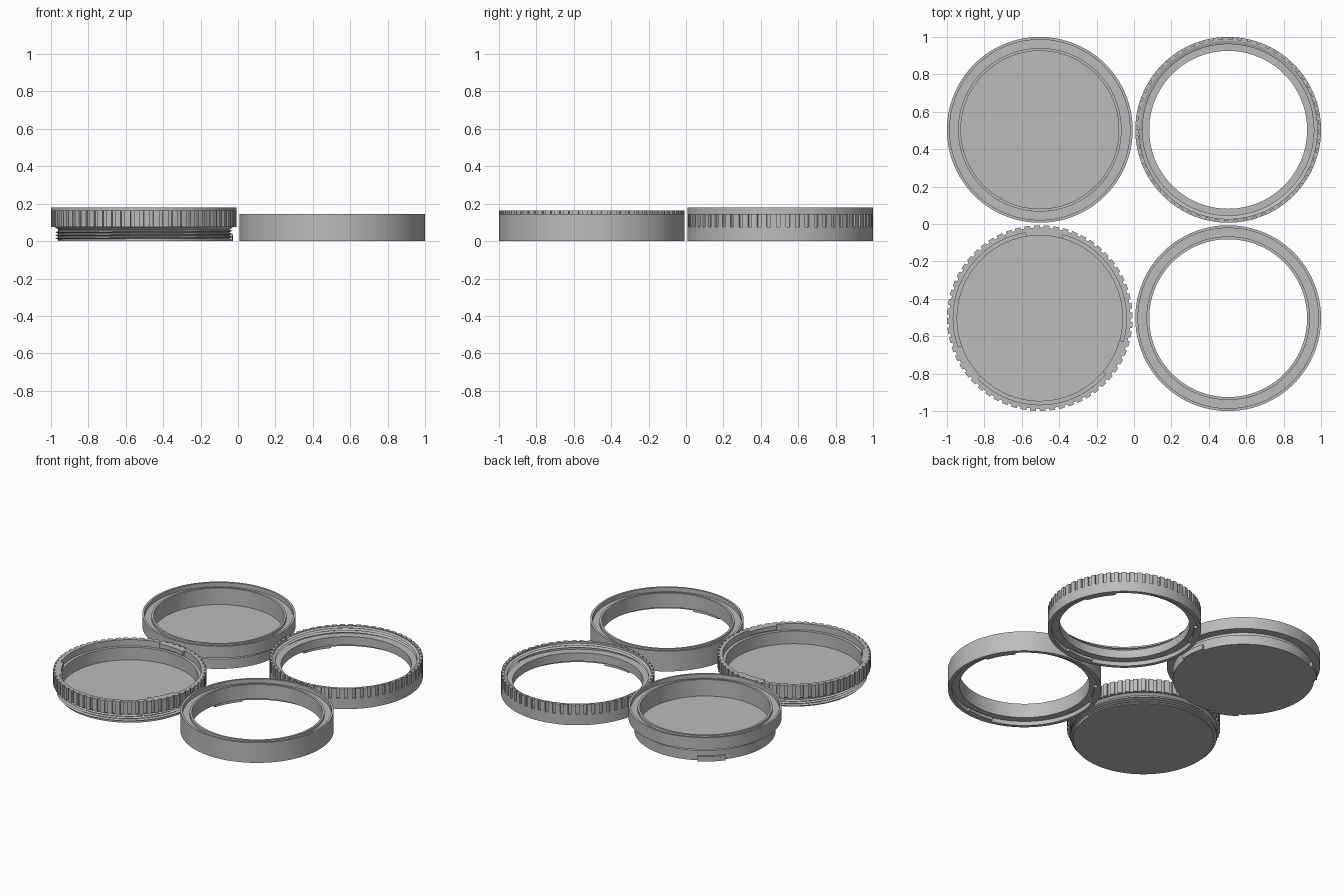
import bpy, bmesh, math

if "Cube" in bpy.data.objects:
    bpy.data.objects.remove(bpy.data.objects["Cube"])

C = 0.5035   # offset of each ring centre
R = 0.4965   # outer radius
TEETH = 60

grey = bpy.data.materials.new("plain_grey")
grey.diffuse_color = (0.5, 0.5, 0.5, 1)
grey.use_nodes = True
grey.node_tree.nodes["Principled BSDF"].inputs["Base Color"].default_value = grey.diffuse_color


def finish(bm, name, centre):
    bmesh.ops.remove_doubles(bm, verts=bm.verts, dist=1e-5)
    bmesh.ops.recalc_face_normals(bm, faces=bm.faces)
    me = bpy.data.meshes.new(name)
    bm.to_mesh(me)
    bm.free()
    me.materials.append(grey)
    ob = bpy.data.objects.new(name, me)
    ob.location = (centre[0], centre[1], 0)
    bpy.context.collection.objects.link(ob)
    bpy.context.view_layer.objects.active = ob
    ob.select_set(True)
    bpy.ops.object.shade_smooth_by_angle(angle=math.radians(30))
    ob.select_set(False)


def skin(bm, rings, loop, closed_profile):
    """Join successive cross-sections with quads."""
    n, m = len(rings), len(rings[0])
    for i in range(n if loop else n - 1):
        a, b = rings[i], rings[(i + 1) % n]
        for j in range(m if closed_profile else m - 1):
            k = (j + 1) % m
            bm.faces.new((a[j], b[j], b[k], a[k]))
    if not loop:
        bm.faces.new(rings[0])
        bm.faces.new(rings[-1])


def lathe(name, centre, profile, grips=False):
    """Full turn; a third value on a profile point is the grip slot depth."""
    bm = bmesh.new()
    if grips:
        steps = [(t + f, s) for t in range(TEETH)
                 for f, s in ((0, 0), (0.3, 0), (0.6, 0), (0.62, 1), (0.98, 1))]
        steps = [(2 * math.pi * t / TEETH, s) for t, s in steps]
    else:
        steps = [(2 * math.pi * i / 128, 0) for i in range(128)]
    rings = []
    for a, slot in steps:
        ring = []
        for p in profile:
            r = p[0] - (p[2] if slot and len(p) > 2 else 0)
            ring.append(bm.verts.new((r * math.cos(a), r * math.sin(a), p[1])))
        rings.append(ring)
    skin(bm, rings, True, profile[0][0] > 0)
    finish(bm, name, centre)


def sweep(name, centre, section, a0, a1, rise=0.0):
    """Part turn in degrees; rise is the climb per turn, for threads."""
    bm = bmesh.new()
    n = max(4, int(abs(a1 - a0) / 4))
    rings = []
    for i in range(n + 1):
        d = (a1 - a0) * i / n
        a = math.radians(a0 + d)
        rings.append([bm.verts.new((r * math.cos(a), r * math.sin(a), z + rise * d / 360))
                      for r, z in section])
    skin(bm, rings, False, True)
    finish(bm, name, centre)


def tabs(name, centre, r0, r1, z0, z1, angles, width):
    for i, a in enumerate(angles):
        sweep(f"{name}_{i + 1}", centre, [(r0, z0), (r1, z0), (r1, z1), (r0, z1)],
              a - width / 2, a + width / 2)


# Smooth rear cap: flanged cup with bayonet tabs
rear = (-C, C)
lathe("rear_cap_body", rear, [
    (0, 0), (0.458, 0), (0.458, 0.07), (0.442, 0.075), (0.442, 0.095),
    (R, 0.095), (R, 0.18), (0.482, 0.18), (0.482, 0.15), (0.437, 0.15),
    (0.437, 0.168), (0.422, 0.168), (0.422, 0.05), (0, 0.05)])
tabs("rear_cap_tab", rear, 0.45, 0.476, 0.0, 0.035, (5, 130, 245), 22)

# Ribbed cap: cup with gripped rim, lower thread and inner bayonet
ribbed = (-C, -C)
lathe("ribbed_cap_body", ribbed, [
    (0, 0), (0.458, 0), (0.458, 0.06), (0.475, 0.075), (R, 0.075, 0.012),
    (R, 0.165, 0.012), (0.463, 0.165), (0.463, 0.12), (0.442, 0.12),
    (0.442, 0.03), (0, 0.03)], grips=True)
sweep("ribbed_cap_thread", ribbed,
      [(0.455, 0.0), (0.474, 0.007), (0.455, 0.014)], 0, 1080, 0.016)
tabs("ribbed_cap_tab", ribbed, 0.442, 0.468, 0.135, 0.165, (87, 212, 332), 25)

# Gripped ring: open ring with inner thread and slotted upper wall
gripped = (C, C)
lathe("gripped_ring_body", gripped, [
    (0.422, 0.03), (0.472, 0.03), (0.472, 0), (R, 0), (R, 0.075),
    (R, 0.075, 0.012), (R, 0.145, 0.012), (0.476, 0.145), (0.476, 0.09),
    (0.422, 0.09)], grips=True)
sweep("gripped_ring_thread", gripped,
      [(0.478, 0.09), (0.458, 0.097), (0.478, 0.104)], 0, 900, 0.016)
tabs("gripped_ring_tab", gripped, 0.45, 0.475, 0.0, 0.02, (30, 150, 270), 25)

# Plain ring: smooth open ring with a groove in its top and a step below
plain = (C, -C)
lathe("plain_ring_body", plain, [
    (0.422, 0.03), (0.472, 0.03), (0.472, 0), (R, 0), (R, 0.145),
    (0.482, 0.145), (0.482, 0.115), (0.437, 0.115), (0.437, 0.133),
    (0.422, 0.133)])
tabs("plain_ring_tab", plain, 0.45, 0.475, 0.0, 0.02, (30, 150, 270), 25)
